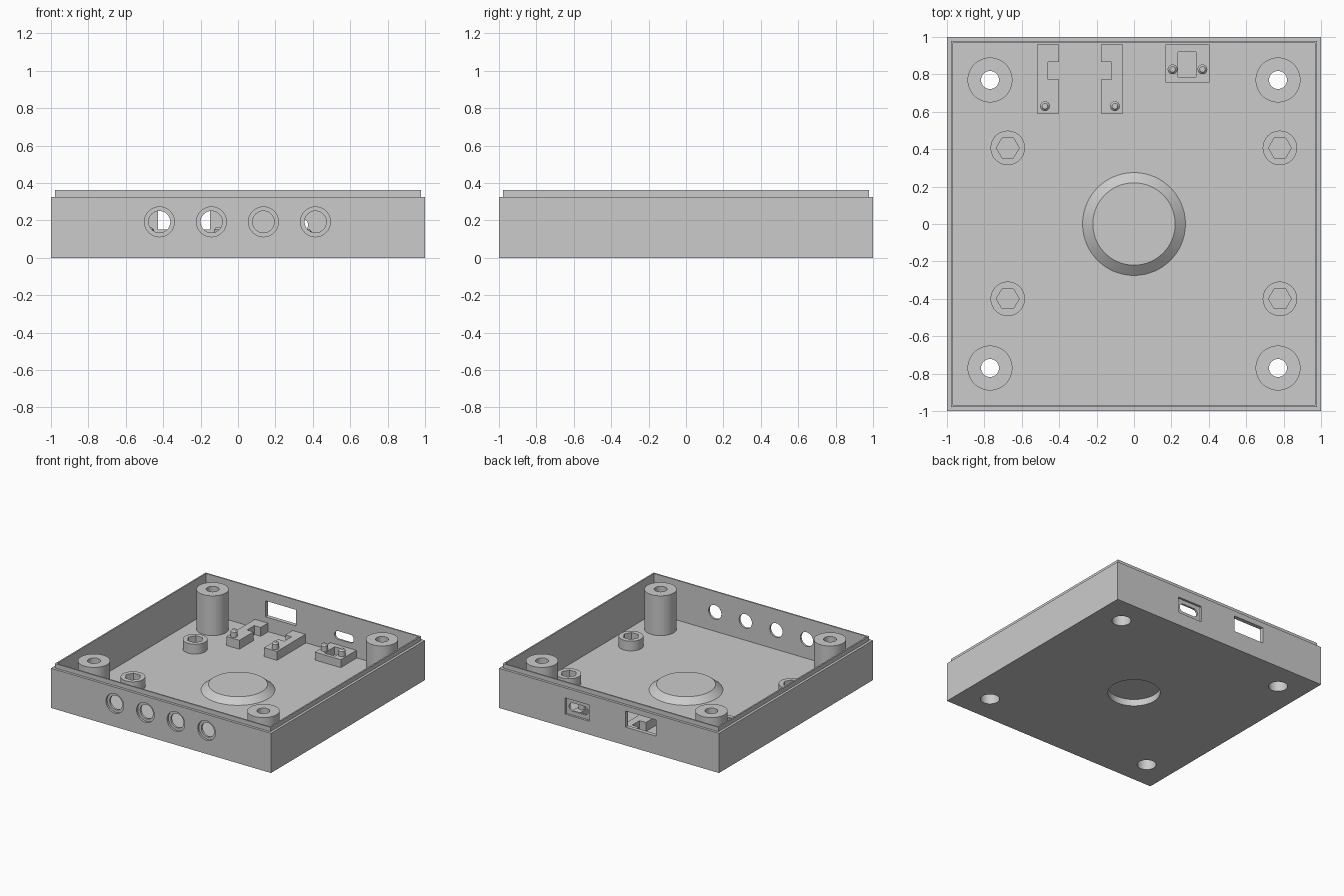
import bpy, bmesh
from math import sin, cos, pi, radians

cube = bpy.data.objects.get("Cube")
if cube:
    bpy.data.objects.remove(cube, do_unlink=True)

grey = bpy.data.materials.new("plain_grey")
grey.use_nodes = True
grey.diffuse_color = (0.6, 0.6, 0.6, 1)
grey.node_tree.nodes["Principled BSDF"].inputs["Base Color"].default_value = (0.6, 0.6, 0.6, 1)

FLOOR, SHOULDER, RIM = 0.035, 0.326, 0.362
INNER, LIP = 0.967, 0.979
SINK = FLOOR - 0.005


def finish(name, bm):
    bmesh.ops.remove_doubles(bm, verts=bm.verts, dist=1e-5)
    bmesh.ops.recalc_face_normals(bm, faces=bm.faces)
    mesh = bpy.data.meshes.new(name)
    bm.to_mesh(mesh)
    bm.free()
    mesh.materials.append(grey)
    obj = bpy.data.objects.new(name, mesh)
    bpy.context.collection.objects.link(obj)
    return obj


def lathe(name, profile, loc, segs=48, axis="Z"):
    """Solid of revolution from a closed (radius, height) profile."""
    bm = bmesh.new()
    rings = []
    for i in range(segs):
        a = 2 * pi * i / segs
        ring = []
        for r, h in profile:
            p = (r * cos(a), r * sin(a), h) if axis == "Z" else (r * cos(a), h, r * sin(a))
            ring.append(bm.verts.new([p[k] + loc[k] for k in range(3)]))
        rings.append(ring)
    n = len(profile)
    for i in range(segs):
        a, b = rings[i], rings[(i + 1) % segs]
        for j in range(n):
            k = (j + 1) % n
            if profile[j][0] + profile[k][0] > 0:
                bm.faces.new((a[j], a[k], b[k], b[j]))
    return finish(name, bm)


def prism(name, outline, lo, hi, axis="Z"):
    """Extrude an outline along z, or an x-z outline along y."""
    bm = bmesh.new()
    ends = [[bm.verts.new((u, v, h) if axis == "Z" else (u, h, v)) for u, v in outline]
            for h in (lo, hi)]
    bm.faces.new(ends[0])
    bm.faces.new(ends[1])
    n = len(outline)
    for i in range(n):
        j = (i + 1) % n
        bm.faces.new((ends[0][i], ends[0][j], ends[1][j], ends[1][i]))
    return finish(name, bm)


def rect(x0, x1, y0, y1):
    return [(x0, y0), (x1, y0), (x1, y1), (x0, y1)]


def cylinder(r, lo, hi):
    return [(0, lo), (r, lo), (r, hi), (0, hi)]


def cut(obj, cutter):
    mod = obj.modifiers.new("cut", "BOOLEAN")
    mod.operation = "DIFFERENCE"
    mod.solver = "EXACT"
    mod.object = cutter
    with bpy.context.temp_override(object=obj, active_object=obj, selected_objects=[obj]):
        bpy.ops.object.modifier_apply(modifier=mod.name)
    bpy.data.objects.remove(cutter, do_unlink=True)


# Open case shell with a stepped lip
bm = bmesh.new()
steps = [(1, 0), (1, SHOULDER), (LIP, SHOULDER), (LIP, RIM), (INNER, RIM), (INNER, FLOOR)]
loops = [[bm.verts.new((x * s, y * s, z)) for x, y in rect(-1, 1, -1, 1)] for s, z in steps]
for a, b in zip(loops, loops[1:]):
    for i in range(4):
        j = (i + 1) % 4
        bm.faces.new((a[i], a[j], b[j], b[i]))
bm.faces.new(loops[0])
bm.faces.new(loops[-1])
shell = finish("case_shell", bm)

# Front button holes with a wider outer step
for i in range(4):
    step = [(0, -0.05), (0.08, -0.05), (0.08, 0.016), (0.058, 0.016), (0.058, 0.08), (0, 0.08)]
    cut(shell, lathe("hole_cutter", step, (-0.42 + 0.278 * i, -1, 0.192), axis="Y"))

# Back openings: large window, small recess and rounded slot
cut(shell, prism("window_cutter", rect(-0.427, -0.151, 0.15, 0.282), 0.9, 1.1, "Y"))
cut(shell, prism("recess_cutter", rect(0.175, 0.4, 0.11, 0.243), 0.983, 1.1, "Y"))
slot = []
for side, start in ((1, -90), (-1, 90)):
    for i in range(13):
        a = radians(start + 15 * i)
        slot.append((0.288 + side * 0.053 + 0.034 * cos(a), 0.176 + 0.034 * sin(a)))
cut(shell, prism("slot_cutter", slot, 0.9, 1.1, "Y"))

# Corner screw posts, counterbored from below
for x in (-0.77, 0.77):
    for y in (-0.77, 0.77):
        cut(shell, lathe("bore_cutter", cylinder(0.072, -0.1, 0.1), (x, y, 0)))
        lathe("screw_post", [(0.12, SINK), (0.12, RIM), (0.048, RIM), (0.048, 0.2),
                             (0.072, 0.2), (0.072, SINK)], (x, y, 0))

# Central raised boss, hollow underneath
cut(shell, lathe("boss_cutter", cylinder(0.197, -0.1, 0.1), (0, 0, 0), 96))
lathe("centre_boss", [(0.275, SINK), (0.275, FLOOR), (0.22, 0.08), (0, 0.08),
                      (0, 0.055), (0.197, 0.055), (0.197, SINK)], (0, 0, 0), 96)

# Board standoffs with hexagonal nut pockets
for x in (-0.675, 0.78):
    for y in (-0.4, 0.407):
        standoff = lathe("nut_standoff", cylinder(0.092, SINK, 0.115), (x, y, 0))
        cut(standoff, lathe("nut_cutter", cylinder(0.061, FLOOR + 0.001, 0.3), (x, y, 0), 6))


def peg(x, y, top):
    lathe("locating_peg", [(0, 0.1), (0.026, 0.1), (0.026, top - 0.012),
                           (0.015, top), (0, top)], (x, y, 0), 24)


# Mirrored pair of notched brackets beside the window
for side in (-1, 1):
    outline = [(0.23, 0.59), (0.112, 0.59), (0.112, 0.773), (0.17, 0.773),
               (0.17, 0.867), (0.112, 0.867), (0.112, INNER - 0.007), (0.23, INNER - 0.007)]
    prism("notched_bracket", [(-0.289 + side * x, y) for x, y in outline], SINK, 0.108)
    peg(-0.289 + side * 0.187, 0.63, 0.163)

# Small socket mount behind the slot
mount = prism("socket_mount", rect(0.168, 0.404, 0.757, INNER - 0.007), SINK, 0.1)
cut(mount, prism("pocket_cutter", rect(0.235, 0.332, 0.786, 0.92), FLOOR + 0.001, 0.2))
for x in (0.206, 0.366):
    peg(x, 0.827, 0.155)

# Smooth round walls, keep edges crisp
bpy.ops.object.select_all(action="DESELECT")
for obj in bpy.context.collection.objects:
    if obj.type == "MESH" and grey.name in obj.data.materials:
        obj.select_set(True)
bpy.context.view_layer.objects.active = shell
bpy.ops.object.shade_smooth_by_angle(angle=radians(30))
